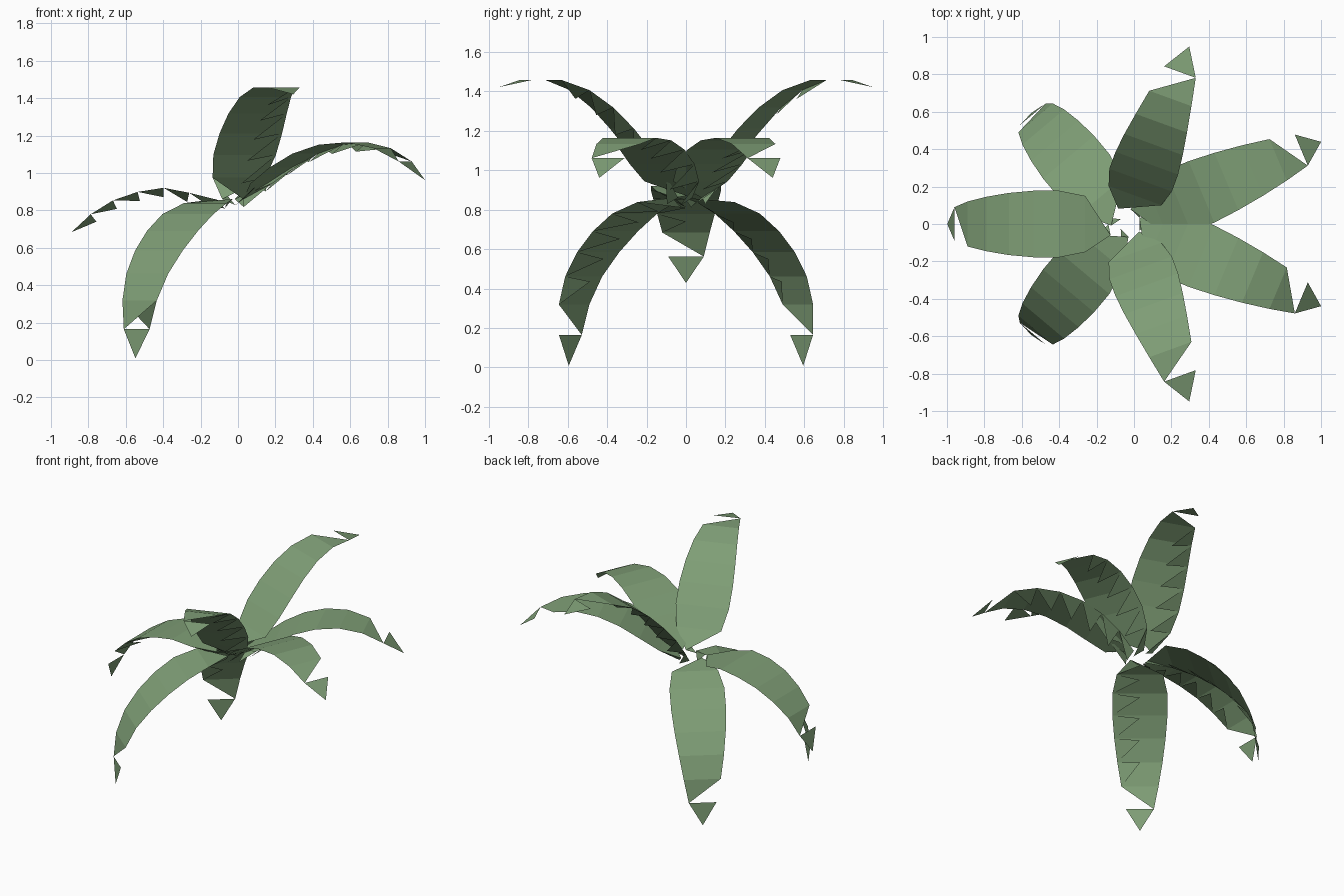
import bpy
import bmesh
from math import radians, sin, cos
from mathutils import Vector

if "Cube" in bpy.data.objects:
    bpy.data.objects.remove(bpy.data.objects["Cube"], do_unlink=True)

leaf_green = bpy.data.materials.new("leaf_green")
leaf_green.use_nodes = True
colour = (0.21, 0.34, 0.18, 1)
leaf_green.diffuse_color = colour
leaf_green.node_tree.nodes["Principled BSDF"].inputs["Base Color"].default_value = colour

CENTRE = Vector((-0.05, 0, 0.86))   # crown the leaves grow from
HALF_WIDTHS = [0.06, 0.15, 0.178, 0.178, 0.166, 0.146, 0.12, 0.09]
RIB_DEPTH = 0.05


def make_leaf(name, azimuth, start, step, slopes):
    """Arching blade: one slope in degrees for each section, root to tip."""
    a = radians(azimuth)
    out = Vector((cos(a), sin(a), 0))
    side = Vector((-sin(a), cos(a), 0))
    up = Vector((0, 0, 1))
    bm = bmesh.new()
    left, right, rib = [], [], []
    point = CENTRE + out * start
    previous = slopes[0]
    for w, slope in zip(HALF_WIDTHS, slopes):
        p = radians(slope)
        mid = radians((previous + slope) / 2)
        below = out * sin(mid) - up * cos(mid)
        left.append(bm.verts.new(point + side * w))
        right.append(bm.verts.new(point - side * w))
        rib.append(bm.verts.new(point + below * RIB_DEPTH))
        point = point + (out * cos(p) + up * sin(p)) * step
        previous = slope
    tip = bm.verts.new(point)
    last = len(HALF_WIDTHS) - 1

    # upper blade, with half a section at the root and at the end
    bm.faces.new((left[0], right[1], left[1]))
    for i in range(1, last - 1):
        bm.faces.new((left[i], right[i], right[i + 1], left[i + 1]))
    bm.faces.new((left[last - 1], right[last - 1], right[last]))
    bm.faces.new((left[last], right[last], tip))

    # folded barbs under the left half
    for i in range(last - 1):
        bm.faces.new((left[i], left[i + 1], rib[i]))

    loose = [v for v in bm.verts if not v.link_faces]
    bmesh.ops.delete(bm, geom=loose, context="VERTS")
    mesh = bpy.data.meshes.new(name)
    bm.to_mesh(mesh)
    bm.free()
    mesh.materials.append(leaf_green)
    obj = bpy.data.objects.new(name, mesh)
    bpy.context.collection.objects.link(obj)


# name, azimuth, root radius, section length, slope of each section
PAIRS = [
    ("spreading_leaf", 22.7, 0.06, 0.152, (33, 35, 29, 18, 5, -12, -28, -41)),
    ("upright_leaf", 70, 0.065, 0.15, (50, 54, 50, 45, 36, 20, 0, -14)),
    ("drooping_leaf", 130, 0.04, 0.156, (-8, -22, -35, -43, -52, -66, -81, -86)),
]
for name, azimuth, *shape in PAIRS:
    make_leaf(name + "_back", azimuth, *shape)
    make_leaf(name + "_front", -azimuth, *shape)
make_leaf("side_leaf", 180, 0.075, 0.14, (14, 11, -9, -19, -32, -43, -60, -74))
